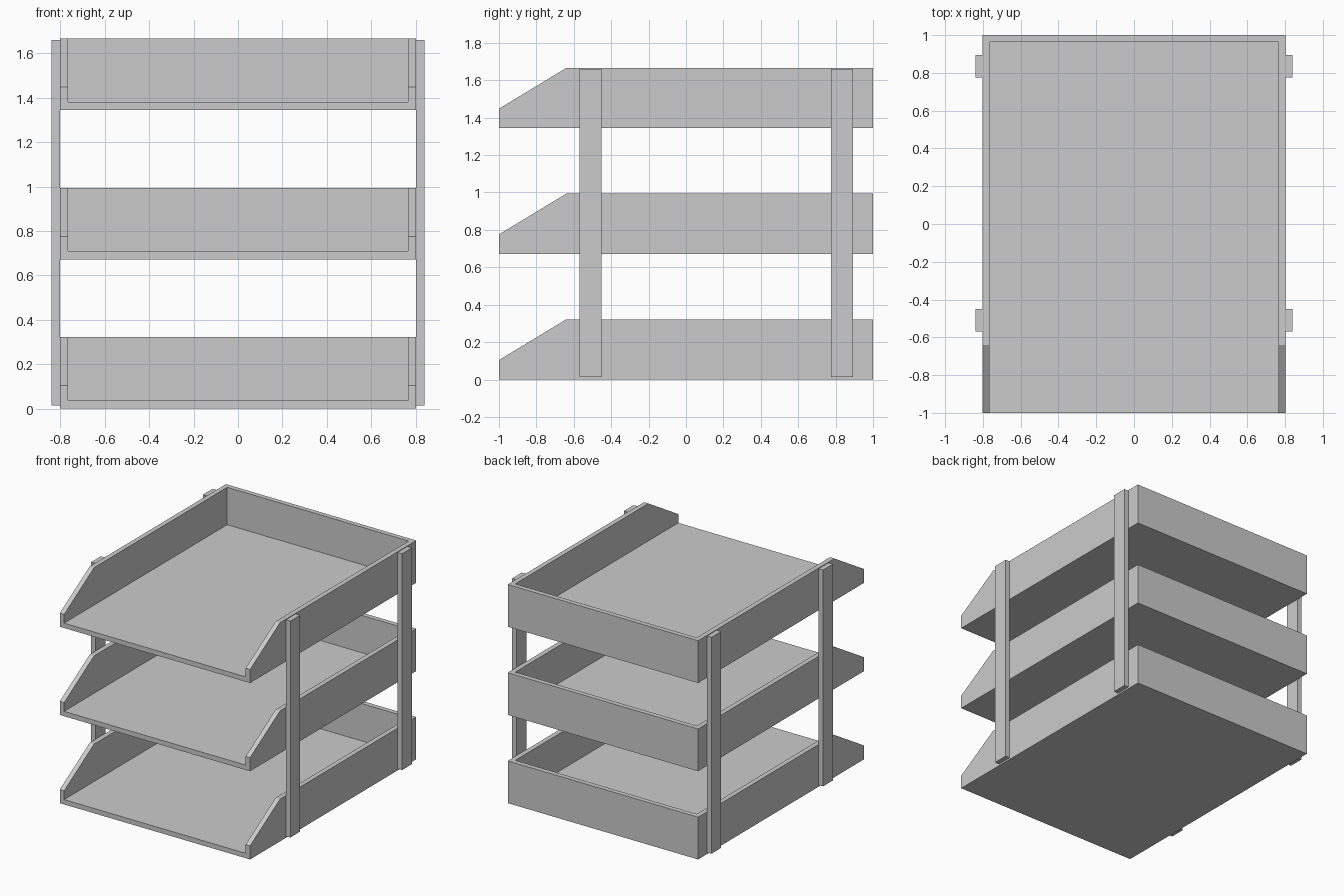
import bpy, bmesh
from mathutils import Vector

if "Cube" in bpy.data.objects:
    bpy.data.objects.remove(bpy.data.objects["Cube"])

WIDTH, WALL, HEIGHT, STEP = 0.802, 0.037, 0.322, 0.672


def add_object(name, bm):
    bmesh.ops.recalc_face_normals(bm, faces=bm.faces)
    mesh = bpy.data.meshes.new(name)
    bm.to_mesh(mesh)
    bm.free()
    obj = bpy.data.objects.new(name, mesh)
    bpy.context.collection.objects.link(obj)
    return obj


def prism(name, profile, x0, x1):
    """Extrude a (y, z) profile from x0 to x1."""
    bm = bmesh.new()
    face = bm.faces.new([bm.verts.new((x0, y, z)) for y, z in profile])
    res = bmesh.ops.extrude_face_region(bm, geom=[face])
    verts = [v for v in res["geom"] if isinstance(v, bmesh.types.BMVert)]
    bmesh.ops.translate(bm, verts=verts, vec=Vector((x1 - x0, 0, 0)))
    return add_object(name, bm)


def rect(y0, y1, z0, z1):
    return [(y0, z0), (y1, z0), (y1, z1), (y0, z1)]


# Tray: solid with sloped front corners, hollowed out and open at the front
tray = prism("tray_1", [(-1, 0), (1, 0), (1, HEIGHT), (-0.64, HEIGHT), (-1, 0.104)],
             -WIDTH, WIDTH)
cutter = prism("tray_cutter", rect(-1.2, 1 - WALL, WALL, 0.6), -WIDTH + WALL, WIDTH - WALL)
cutter.hide_render = True
mod = tray.modifiers.new("hollow", "BOOLEAN")
mod.operation, mod.solver, mod.object = "DIFFERENCE", "EXACT", cutter
bpy.context.view_layer.objects.active = tray
bpy.ops.object.modifier_apply(modifier=mod.name)
bpy.data.objects.remove(cutter)

# Upper trays share the same mesh
for i in (1, 2):
    copy = bpy.data.objects.new(f"tray_{i + 1}", tray.data)
    copy.location.z = i * STEP
    bpy.context.collection.objects.link(copy)

# Upright posts on both sides
for side, s in (("left", -1), ("right", 1)):
    for place, y in (("front", -0.51), ("back", 0.835)):
        prism(f"{place}_{side}_post", rect(y - 0.059, y + 0.059, 0.013, 1.661),
              s * WIDTH, s * 0.84)
